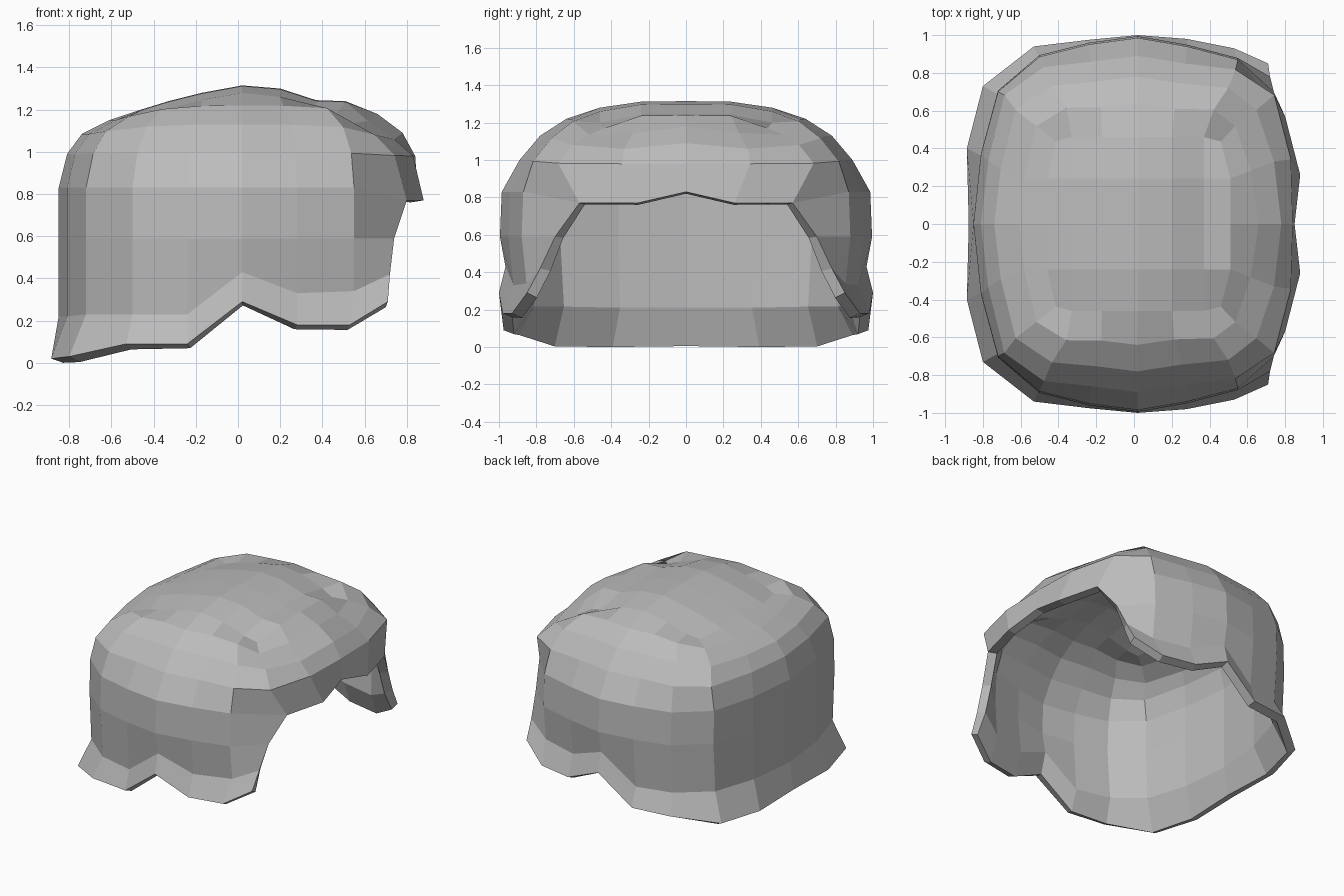
import bpy, bmesh

if "Cube" in bpy.data.objects:
    bpy.data.objects.remove(bpy.data.objects["Cube"], do_unlink=True)

# One flat colour for the whole shell
grey = bpy.data.materials.new("plain_grey")
grey.use_nodes = True
tone = (0.5, 0.5, 0.5, 1)
grey.diffuse_color = tone
grey.node_tree.nodes["Principled BSDF"].inputs["Base Color"].default_value = tone

# Half plan of the shell at its widest, from the face opening (+x) round to the nape (-x)
plan = [(.86, 0), (.85, .38), (.76, .70), (.55, .87), (.28, .94), (.02, .985),
        (-.24, .95), (-.5, .885), (-.72, .70), (-.81, .37), (-.85, 0)]
BROW = 1     # column beside the middle of the forehead
CHEEK = 2    # front corner column, which continues below the brow
NAPE = 8     # back corner column

# Flared rim and the brow edge
rim = [(.71, .85, .29), (.53, .93, .18), (.28, .98, .18), (.02, 1, .29), (-.24, .975, .09),
       (-.53, .94, .09), (-.8, .73, .03), (-.885, .40, .02), (-.875, 0, .02)]
brow = [(.85, 0, .83), (.88, .26, .77), (.80, .57, .77)]
flare_z = [.42, .34, .33, .43, .23, .23, .23, .22, .22]

bm = bmesh.new()


def ring(points):
    return [bm.verts.new(p) for p in points]


def bridge(lower, upper):
    for a, b, c, d in zip(lower, lower[1:], upper[1:], upper):
        bm.faces.new((a, b, c, d))


def dome_ring(front, back, width, z_front, z_side, z_back, square, pull, drop, dent):
    """Shrunk plan with squarer corners; the front corner and forehead sit a little lower."""
    points = []
    for i, (x, y) in enumerate(plan):
        reach, z_end = (front / .86, z_front) if x > 0 else (back / .85, z_back)
        t = min(1, abs(x) / .8) ** 3
        z = z_side + (z_end - z_side) * t
        x, y = x * reach, y * width / .985
        if i in (CHEEK, NAPE):
            y *= 1 + square
        elif i in (CHEEK + 1, NAPE - 1):
            y *= 1 + square / 2
        if i == CHEEK:
            x *= pull
            z -= drop
        elif i == BROW:
            x -= dent
            y += dent
            z -= dent
        points.append((x, y, z))
    return ring(points)


# Lower skirt: rim, flare line and ear level, open at the face
lower_plan = plan[CHEEK:]
skirt = [ring(rim)]
flare = [(x, y * .98, z) for (x, y), z in zip(lower_plan, flare_z)]
flare[0] = (.72, .78, flare_z[0])
skirt.append(ring(flare))
ear = [(x, y * 1.01, .59) for x, y in lower_plan]
ear[0] = (.74, .70, .59)
skirt.append(ring(ear))

# Full rings from the brow up to the crown edge
brow_ring = ring(brow + [(x, y, .83) for x, y in plan[3:]])
for low, high in zip(skirt, skirt[1:] + [brow_ring[CHEEK:]]):
    bridge(low, high)
rings = [brow_ring,
         dome_ring(.84, .81, .89, .98, 1.0, .99, .08, 1, 0, 0),
         dome_ring(.78, .74, .78, 1.09, 1.13, 1.085, .09, .94, .015, .03),
         dome_ring(.66, .61, .64, 1.18, 1.22, 1.15, .14, .92, .05, .035)]

# Crown: a small quad grid whose border is the last ring
crown_x = [-.46, -.33, -.17, .02, .2, .37, .51]
crown_z = [1.20, 1.24, 1.28, 1.315, 1.30, 1.245, 1.24]
corner_dip = [-.015, 0, 0, 0, .005, .01, .035]
grid = []
for j, (y, drop) in enumerate([(0, 0), (.24, .003), (.46, .035)]):
    row = []
    for i, (x, z) in enumerate(zip(crown_x, crown_z)):
        corner = .9 if j == 2 and i in (0, 6) else 1
        row.append((x * corner, y * (corner + 1) / 2, z - drop - corner_dip[i] * (j == 2)))
    grid.append(ring(row))
for low, high in zip(grid, grid[1:]):
    bridge(low, high)
border = [grid[0][6], grid[1][6]] + grid[2][::-1] + [grid[1][0], grid[0][0]]
for low, high in zip(rings, rings[1:] + [border]):
    bridge(low, high)

bmesh.ops.recalc_face_normals(bm, faces=bm.faces)
if sum(f.normal.z for f in bm.faces) < 0:
    bmesh.ops.reverse_faces(bm, faces=bm.faces)

mesh = bpy.data.meshes.new("helmet_shell")
bm.to_mesh(mesh)
bm.free()
mesh.materials.append(grey)
shell = bpy.data.objects.new("helmet_shell", mesh)
bpy.context.collection.objects.link(shell)

# Mirror the half and give the shell its thickness inward
mirror = shell.modifiers.new("mirror", 'MIRROR')
mirror.use_axis = (False, True, False)
mirror.use_clip = True
wall = shell.modifiers.new("wall", 'SOLIDIFY')
wall.thickness = .06
wall.offset = -1
wall.use_even_offset = True
